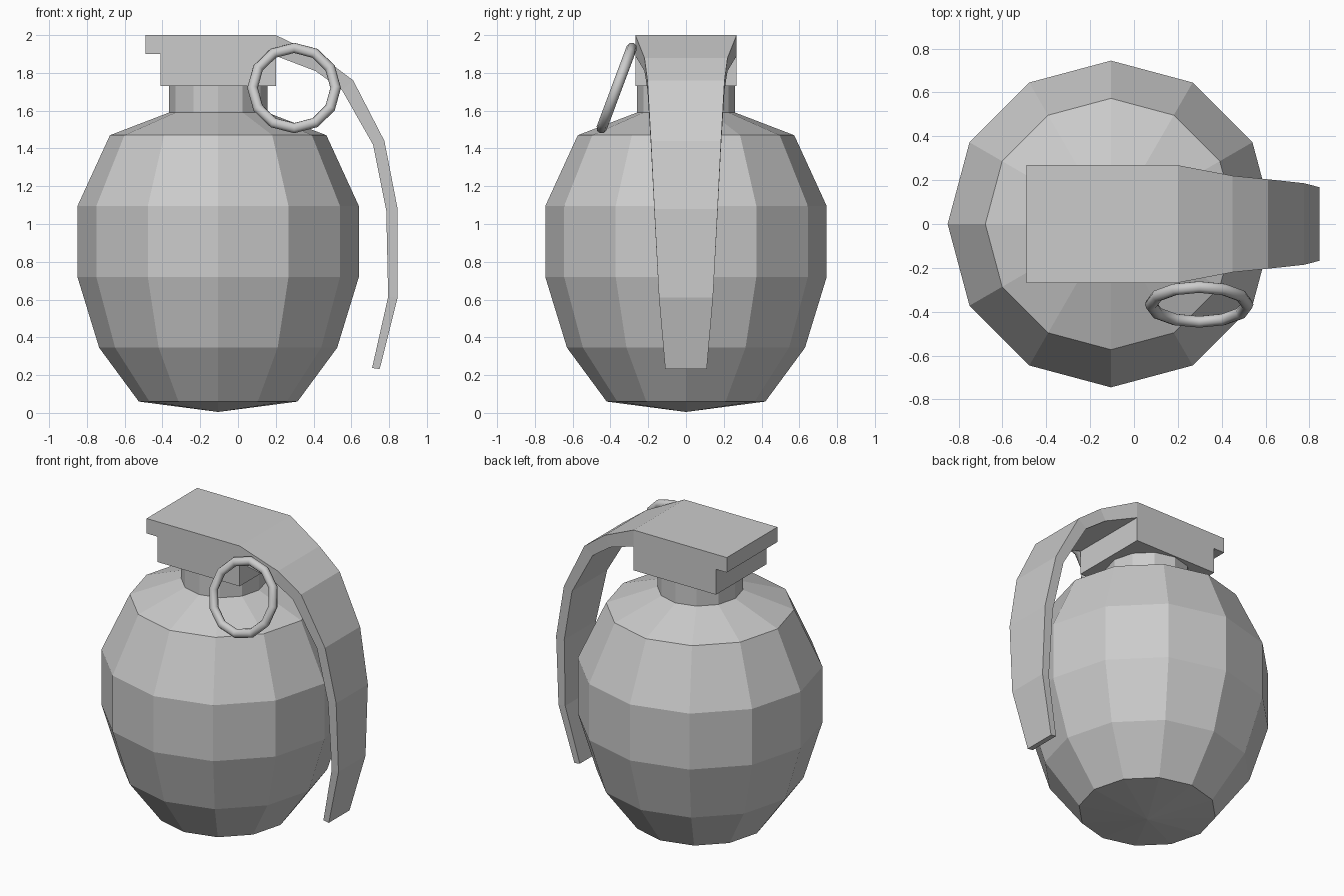
import bpy, bmesh
from math import sin, cos, pi, radians

if "Cube" in bpy.data.objects:
    bpy.data.objects.remove(bpy.data.objects["Cube"])


def make_object(name, bm):
    bmesh.ops.recalc_face_normals(bm, faces=bm.faces)
    mesh = bpy.data.meshes.new(name)
    bm.to_mesh(mesh)
    bm.free()
    obj = bpy.data.objects.new(name, mesh)
    bpy.context.collection.objects.link(obj)
    return obj


def lathe(name, profile, cx, sides=12):
    """Turn (radius, z) rings around a vertical axis; radius 0 gives a tip."""
    bm = bmesh.new()
    rings = []
    for r, z in profile:
        n = sides if r else 1
        rings.append([bm.verts.new((cx + r * cos(2 * pi * i / sides),
                                    r * sin(2 * pi * i / sides), z)) for i in range(n)])
    for a, b in zip(rings, rings[1:]):
        for i in range(sides):
            j = (i + 1) % sides
            quad = [a[i % len(a)], a[j % len(a)], b[j % len(b)], b[i % len(b)]]
            bm.faces.new(list(dict.fromkeys(quad)))
    bm.faces.new(rings[-1])
    return make_object(name, bm)


# Faceted body with neck
lathe("body", [(0, 0.005), (0.42, 0.06), (0.63, 0.345), (0.745, 0.72), (0.745, 1.095),
               (0.573, 1.47), (0.26, 1.59), (0.26, 1.74)], -0.105)

# Stepped head block, extruded across y
bm = bmesh.new()
outline = [(-0.49, 2), (-0.49, 1.9), (-0.41, 1.9), (-0.41, 1.73), (0.2, 1.73), (0.2, 2)]
side = bm.faces.new([bm.verts.new((x, -0.268, z)) for x, z in outline])
ext = bmesh.ops.extrude_face_region(bm, geom=[side], use_keep_orig=True)
bmesh.ops.translate(bm, vec=(0, 0.536, 0),
                    verts=[v for v in ext["geom"] if isinstance(v, bmesh.types.BMVert)])
make_object("head_block", bm)

# Tapering curved lever: outer x, z, inner x, z, half width
sections = [(0.2, 2.0, 0.2, 1.89, 0.268), (0.45, 1.88, 0.41, 1.81, 0.22),
            (0.61, 1.76, 0.55, 1.71, 0.204), (0.775, 1.44, 0.715, 1.42, 0.186),
            (0.845, 1.08, 0.785, 1.07, 0.168), (0.845, 0.61, 0.795, 0.615, 0.143),
            (0.75, 0.232, 0.71, 0.238, 0.11)]
bm = bmesh.new()
loops = [[bm.verts.new(p) for p in ((ox, -w, oz), (ox, w, oz), (ix, w, iz), (ix, -w, iz))]
         for ox, oz, ix, iz, w in sections]
for a, b in zip(loops, loops[1:]):
    for i in range(4):
        j = (i + 1) % 4
        bm.faces.new((a[i], a[j], b[j], b[i]))
bm.faces.new(loops[0])
bm.faces.new(loops[-1])
make_object("lever", bm)

# Tilted pull ring
bpy.ops.mesh.primitive_torus_add(major_segments=12, minor_segments=8,
                                 major_radius=0.22, minor_radius=0.028,
                                 location=(0.297, -0.367, 1.72),
                                 rotation=(radians(69.5), 0, 0))
ring = bpy.context.object
ring.name = "pull_ring"
ring.scale.y = 1.03
bpy.ops.object.shade_smooth()
